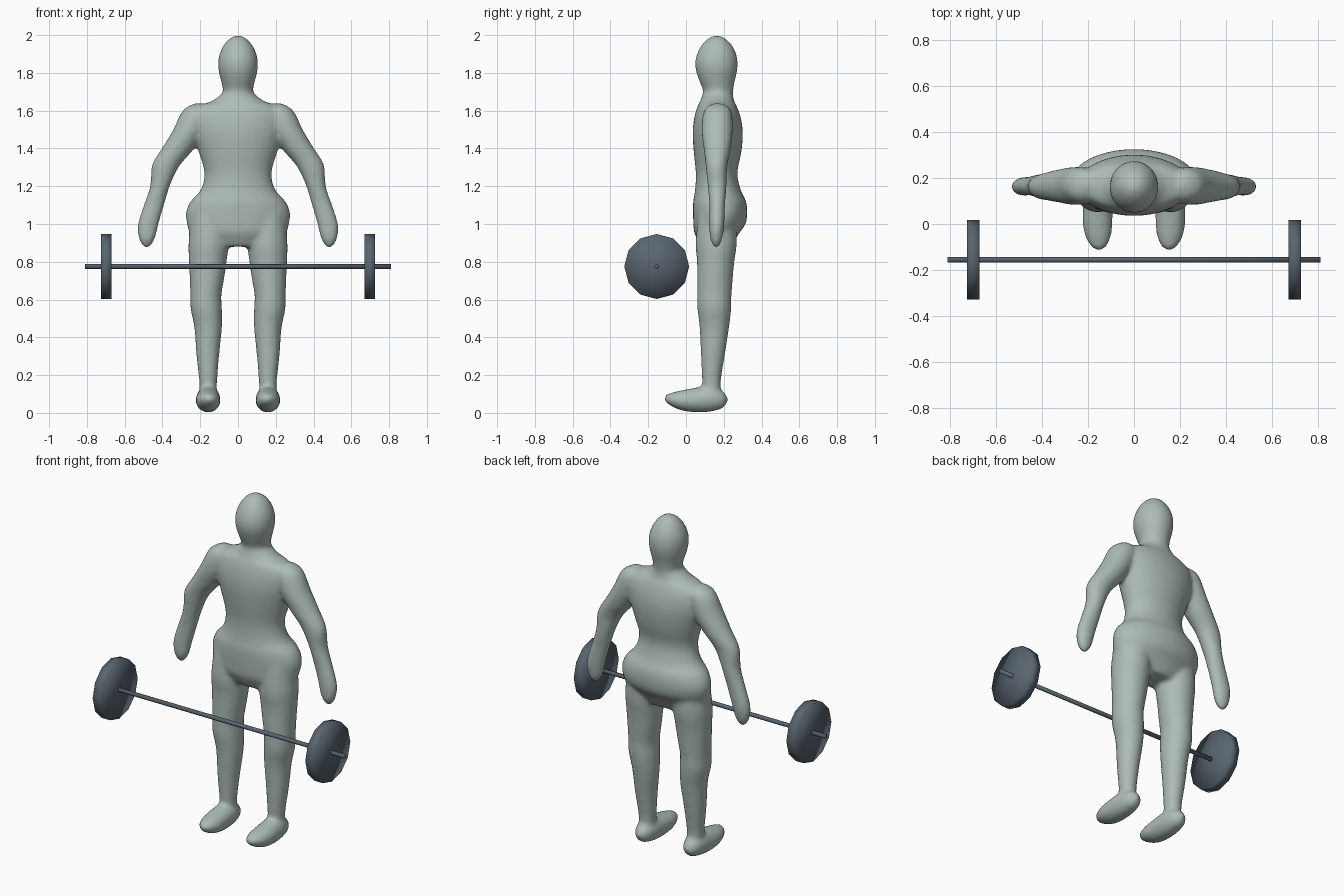
import bpy
import bmesh
from math import cos, sin, pi
from mathutils import Matrix, Vector

cube = bpy.data.objects.get("Cube")
if cube:
    bpy.data.objects.remove(cube, do_unlink=True)


def material(name, color):
    mat = bpy.data.materials.new(name)
    mat.use_nodes = True
    mat.diffuse_color = (*color, 1)
    mat.node_tree.nodes["Principled BSDF"].inputs["Base Color"].default_value = (*color, 1)
    return mat


skin = material("pale grey green", (0.42, 0.50, 0.47))
steel = material("dark blue grey", (0.10, 0.13, 0.16))


def add_object(name, bm, mat):
    bmesh.ops.recalc_face_normals(bm, faces=bm.faces)
    mesh = bpy.data.meshes.new(name)
    bm.to_mesh(mesh)
    bm.free()
    mesh.materials.append(mat)
    obj = bpy.data.objects.new(name, mesh)
    bpy.context.collection.objects.link(obj)
    return obj


def smooth_stations(stations, steps=4):
    """Pass a smooth curve through the given stations."""
    pts = [Vector(s) for s in stations]
    pts = [pts[0]] + pts + [pts[-1]]
    result = []
    for a, b, c, d in zip(pts, pts[1:], pts[2:], pts[3:]):
        for i in range(steps):
            t = i / steps
            result.append(b + (c - a) * (t / 2)
                          + (a * 2 - b * 5 + c * 4 - d) * (t * t / 2)
                          + (b * 3 - a - c * 3 + d) * (t ** 3 / 2))
    return result + [pts[-1]]


def loft(bm, stations, side=1, lengthwise=False, sides=32):
    """Closed tube of elliptical rings: position along, centre u, v, radius u, v."""
    rings = []
    for along, u, v, ru, rv in smooth_stations(stations):
        ring = []
        for k in range(sides):
            a = 2 * pi * k / sides
            x = side * (u + max(ru, 0.002) * cos(a))
            w = v + max(rv, 0.002) * sin(a)
            ring.append(bm.verts.new((x, along, w) if lengthwise else (x, w, along)))
        rings.append(ring)
    faces = [bm.faces.new(rings[0]), bm.faces.new(rings[-1])]
    for low, high in zip(rings, rings[1:]):
        for k in range(sides):
            n = (k + 1) % sides
            faces.append(bm.faces.new((low[k], low[n], high[n], high[k])))
    bmesh.ops.recalc_face_normals(bm, faces=faces)


head = [
    (1.60, 0, .165, .08, .08), (1.70, 0, .17, .079, .08), (1.75, 0, .165, .088, .092),
    (1.80, 0, .162, .101, .107), (1.85, 0, .161, .106, .113), (1.90, 0, .162, .098, .104),
    (1.95, 0, .163, .074, .078), (1.985, 0, .163, .04, .042), (2.0, 0, .163, .004, .004),
]
torso = [
    (.88, 0, .16, .15, .08), (.95, 0, .163, .25, .118), (1.0, 0, .177, .27, .138),
    (1.06, 0, .181, .276, .144), (1.12, 0, .178, .252, .140), (1.18, 0, .169, .198, .121),
    (1.27, 0, .162, .178, .110), (1.38, 0, .167, .208, .126), (1.48, 0, .168, .24, .133),
    (1.56, 0, .167, .25, .124), (1.62, 0, .165, .22, .105), (1.65, 0, .165, .14, .09),
    (1.69, 0, .168, .085, .08),
]
arm = [
    (1.64, .21, .167, .01, .015), (1.625, .215, .167, .045, .05), (1.59, .22, .167, .08, .075),
    (1.50, .255, .165, .088, .083), (1.40, .317, .165, .086, .072), (1.34, .363, .163, .08, .062),
    (1.29, .39, .162, .07, .056), (1.20, .413, .165, .052, .05), (1.10, .445, .165, .054, .042),
    (1.0, .475, .163, .055, .04), (.93, .482, .16, .045, .034), (.89, .484, .16, .026, .02),
    (.873, .483, .16, .006, .006),
]
leg = [
    (.07, .158, .137, .045, .045), (.17, .158, .135, .048, .05), (.30, .16, .142, .06, .063),
    (.45, .158, .15, .073, .078), (.55, .168, .15, .083, .09), (.62, .17, .15, .082, .091),
    (.70, .165, .153, .09, .094), (.80, .16, .157, .1, .099), (.90, .156, .16, .106, .109),
    (1.05, .15, .165, .1, .1),
]
foot = [
    (-.115, .152, .075, .006, .006), (-.1, .153, .074, .032, .025), (-.05, .156, .068, .057, .046),
    (.01, .158, .066, .065, .06), (.08, .158, .07, .065, .068), (.14, .158, .074, .06, .066),
    (.195, .158, .07, .042, .045), (.222, .158, .07, .008, .01),
]

# Body: overlapping lofts fused into one soft skin
bm = bmesh.new()
loft(bm, head)
loft(bm, torso)
for side in (1, -1):
    loft(bm, arm, side)
    loft(bm, leg, side)
    loft(bm, foot, side, lengthwise=True)
body = add_object("body", bm, skin)
fuse = body.modifiers.new("fuse", "REMESH")
fuse.mode = "VOXEL"
fuse.voxel_size = 0.011
fuse.use_smooth_shade = True
relax = body.modifiers.new("relax", "SMOOTH")
relax.factor = 0.5
relax.iterations = 10


# Barbell: a thin bar with one round plate near each end
def cylinder(name, x, radius, length, sides):
    bm = bmesh.new()
    bmesh.ops.create_cone(bm, cap_ends=True, cap_tris=True, segments=sides,
                          radius1=radius, radius2=radius, depth=length)
    bm.transform(Matrix.Translation((x, -.155, .775)) @ Matrix.Rotation(pi / 2, 4, "Y"))
    for face in bm.faces:
        face.smooth = True
    return add_object(name, bm, steel)


cylinder("bar", 0, .012, 1.62, 12)
for label, side in (("left", 1), ("right", -1)):
    cylinder(label + "_plate", side * .698, .172, .055, 12)
